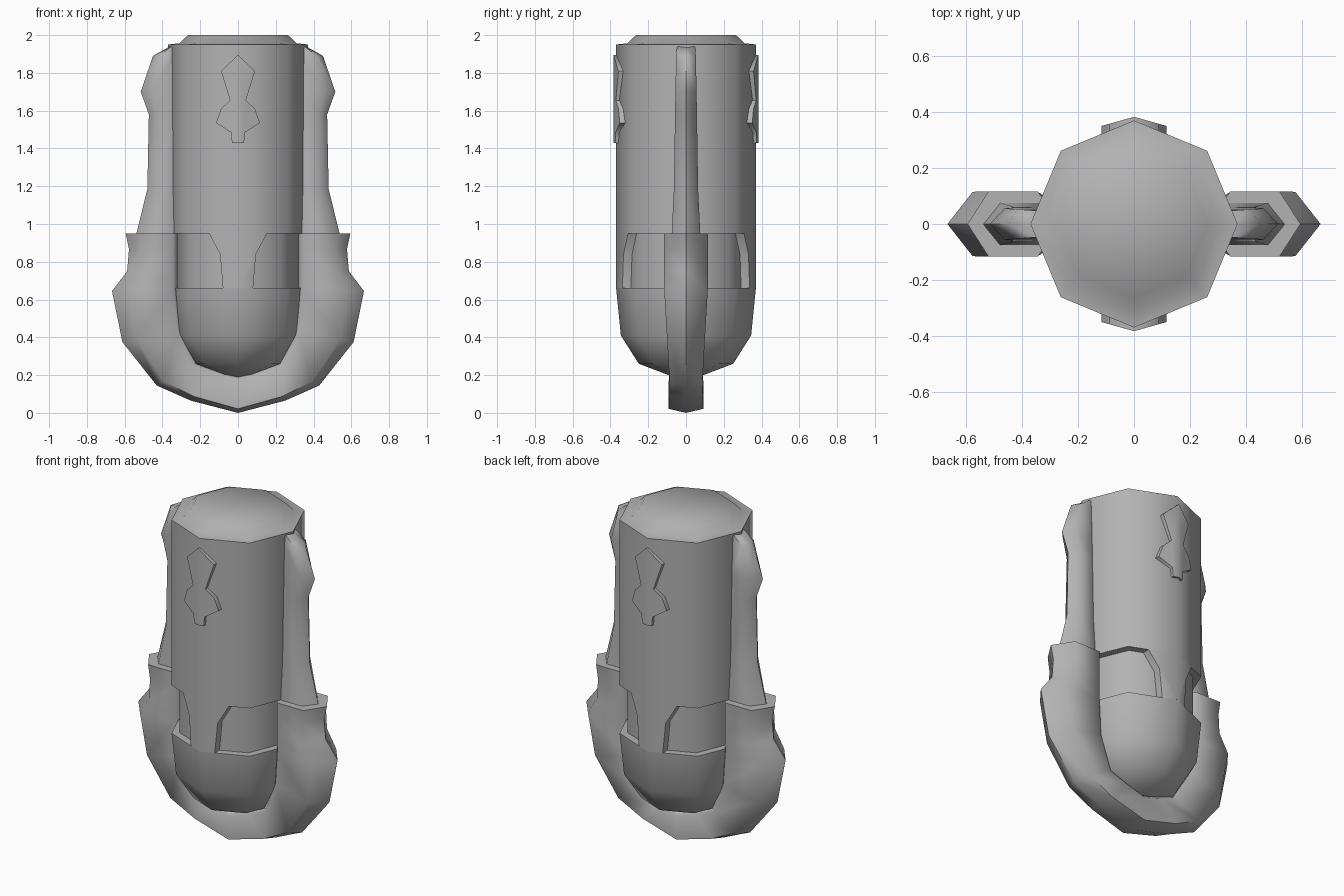
import bpy, bmesh, math
from mathutils import Vector

cube = bpy.data.objects.get("Cube")
if cube:
    bpy.data.objects.remove(cube, do_unlink=True)

grey = bpy.data.materials.new("plain grey")
GREY = (0.45, 0.45, 0.45, 1)
grey.diffuse_color = GREY
grey.use_nodes = True
grey.node_tree.nodes["Principled BSDF"].inputs["Base Color"].default_value = GREY


def finish(name, bm, mirror=(), angle=60):
    """Turn a bmesh into a smooth shaded object, mirrored over the given axes."""
    bmesh.ops.recalc_face_normals(bm, faces=bm.faces)
    mesh = bpy.data.meshes.new(name)
    bm.to_mesh(mesh)
    bm.free()
    mesh.materials.append(grey)
    obj = bpy.data.objects.new(name, mesh)
    bpy.context.collection.objects.link(obj)
    bpy.ops.object.select_all(action='DESELECT')
    obj.select_set(True)
    bpy.context.view_layer.objects.active = obj
    bpy.ops.object.shade_smooth_by_angle(angle=math.radians(angle))
    if mirror:
        mod = obj.modifiers.new("Mirror", 'MIRROR')
        mod.use_axis = ['x' in mirror, 'y' in mirror, False]
        mod.merge_threshold = 0.0005
    return obj


def lathe(name, profile, sides):
    """Spin (radius, z) points around z; end points lie on the axis."""
    bm = bmesh.new()
    rings = []
    for r, z in profile:
        if r == 0:
            rings.append([bm.verts.new((0, 0, z))] * sides)
        else:
            rings.append([bm.verts.new((r * math.cos(a), r * math.sin(a), z))
                          for a in (math.tau * k / sides for k in range(sides))])
    for a, b in zip(rings, rings[1:]):
        for k in range(sides):
            n = (k + 1) % sides
            quad = list(dict.fromkeys((a[k], a[n], b[n], b[k])))
            bm.faces.new(quad)
    return finish(name, bm)


def arm(name, sections, sink, cap_end):
    """Loft a ridged bar through (outer x, z, inner x, z, half width, shoulder)."""
    bm = bmesh.new()
    rings = []
    for ox, oz, ix, iz, w, s in sections:
        out, inn = Vector((ox, 0, oz)), Vector((ix, 0, iz))
        shoulder = out.lerp(inn, s)
        deep = inn + (inn - out).normalized() * sink
        side = Vector((0, w, 0))
        pts = [out, shoulder + side, inn + side, deep + side * 0.7,
               deep - side * 0.7, inn - side, shoulder - side]
        rings.append([bm.verts.new(p) for p in pts])
    for a, b in zip(rings, rings[1:]):
        for k in range(len(a)):
            n = (k + 1) % len(a)
            bm.faces.new((a[k], a[n], b[n], b[k]))
    bm.faces.new(rings[0])
    if cap_end:
        bm.faces.new(rings[-1])
    return finish(name, bm, 'x')


def plate(name, outline, y_mid, slope, depth):
    """Folded plate: half outline (x, z), ridge on x = 0, on front and back."""
    bm = bmesh.new()
    face = bm.faces.new([bm.verts.new((x, -y_mid + slope * x, z)) for x, z in outline])
    ext = bmesh.ops.extrude_face_region(bm, geom=[face], use_keep_orig=True)
    moved = [v for v in ext["geom"] if isinstance(v, bmesh.types.BMVert)]
    bmesh.ops.translate(bm, verts=moved, vec=(0, depth, 0))
    inside = [f for f in bm.faces if all(abs(v.co.x) < 1e-5 for v in f.verts)]
    bmesh.ops.delete(bm, geom=inside, context='FACES')
    return finish(name, bm, 'xy')


# Eight sided body: domed bottom, recessed window band, chamfered top
lathe("body", [(0, 0.165), (0.25, 0.26), (0.345, 0.41), (0.37, 0.66),
               (0.325, 0.66), (0.325, 0.95), (0.37, 0.95), (0.37, 1.95),
               (0.31, 1.957), (0.265, 2.0), (0, 2.0)], 8)

# Tapered posts dividing the window band at front and back
plate("window_posts", [(0, 0.95), (0.153, 0.95), (0.095, 0.84),
                       (0.08, 0.66), (0, 0.66)], 0.37, 0.414, 0.05)

# Raised ornaments at front and back
plate("ornaments", [(0, 1.895), (0.09, 1.81), (0.042, 1.655), (0.09, 1.61),
                    (0.116, 1.535), (0.037, 1.485), (0.032, 1.43), (0, 1.43)],
      0.383, 0.28, 0.05)

# Slim straps up both sides
arm("side_straps", [
    (0.36, 1.94, 0.34, 1.935, 0.048, 0.3),
    (0.45, 1.89, 0.34, 1.89, 0.052, 0.3),
    (0.515, 1.70, 0.34, 1.70, 0.056, 0.3),
    (0.472, 1.58, 0.34, 1.58, 0.058, 0.3),
    (0.48, 1.185, 0.34, 1.185, 0.064, 0.3),
    (0.55, 0.90, 0.34, 0.90, 0.078, 0.3)], 0.02, True)

# Thick cradle running under the body
arm("cradle", [
    (0.595, 0.95, 0.344, 0.95, 0.117, 0.3),
    (0.577, 0.867, 0.344, 0.867, 0.117, 0.3),
    (0.587, 0.75, 0.344, 0.75, 0.117, 0.3),
    (0.667, 0.645, 0.344, 0.65, 0.115, 0.28),
    (0.612, 0.375, 0.32, 0.44, 0.10, 0.25),
    (0.43, 0.145, 0.24, 0.25, 0.087, 0.2),
    (0.25, 0.065, 0.12, 0.205, 0.088, 0.15),
    (0, 0.0, 0, 0.165, 0.092, 0.13)], 0.025, False)
